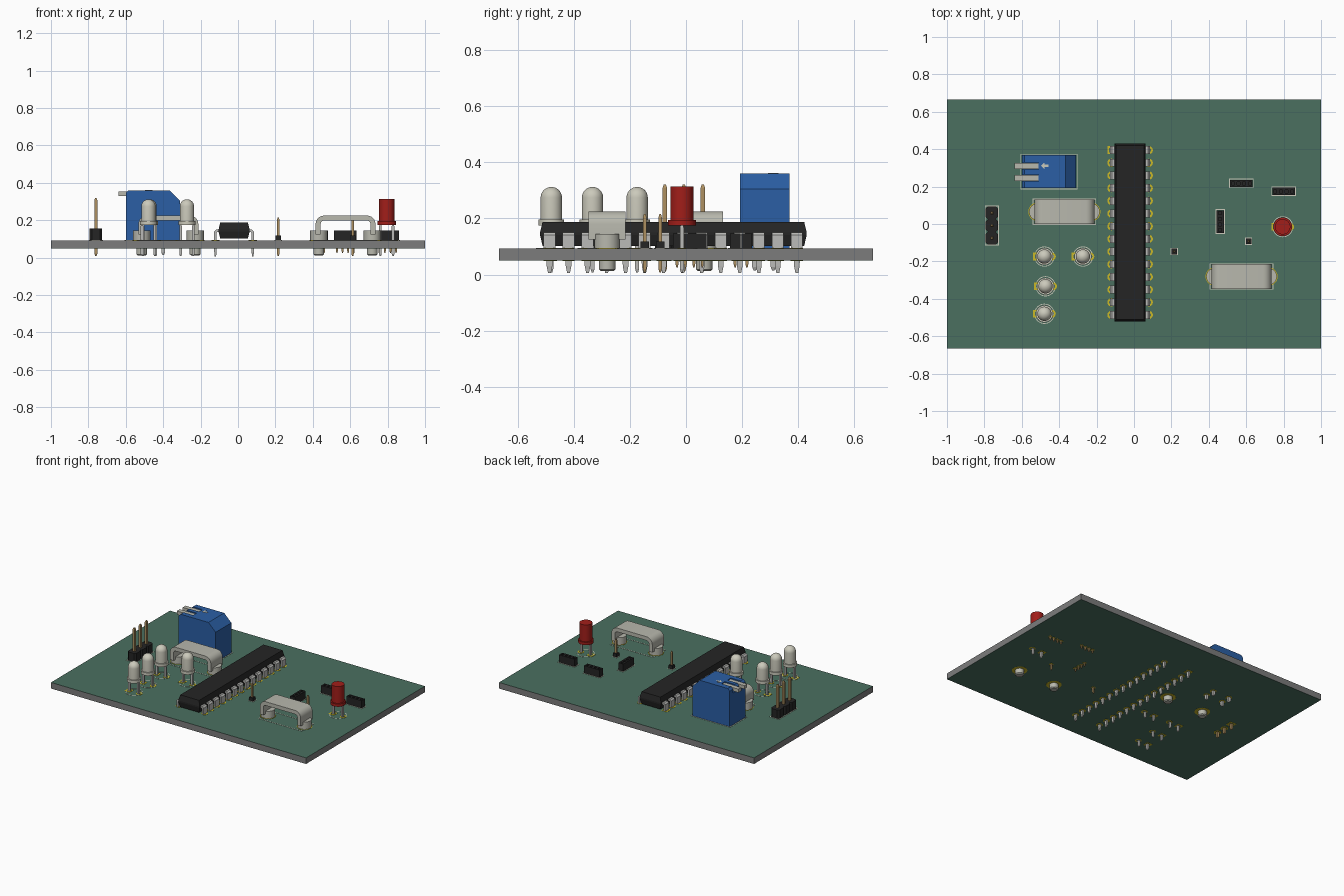
import bpy, bmesh, math

if "Cube" in bpy.data.objects:
    bpy.data.objects.remove(bpy.data.objects["Cube"])

TOP, BOT = 0.092, 0.051
COL = dict(green=(.069, .162, .117), grey=(.2, .2, .2), blue=(.024, .114, .376), red=(.36, .013, .01),
           black=(.018, .018, .018), cream=(.6, .59, .5), tan=(.42, .28, .12), gold=(.6, .48, .02),
           metal=(.48, .48, .42), silver=(.5, .5, .48))
MATS = {}
for key, c in COL.items():
    MATS[key] = bpy.data.materials.new(key)
    MATS[key].diffuse_color = (*c, 1)


# helpers
def finish(name, bm, color, smooth=False):
    bmesh.ops.recalc_face_normals(bm, faces=bm.faces)
    me = bpy.data.meshes.new(name)
    bm.to_mesh(me)
    bm.free()
    ob = bpy.data.objects.new(name, me)
    bpy.context.collection.objects.link(ob)
    me.materials.append(MATS[color])
    if smooth:
        bpy.ops.object.select_all(action='DESELECT')
        ob.select_set(True)
        bpy.context.view_layer.objects.active = ob
        bpy.ops.object.shade_smooth_by_angle(angle=math.radians(35))
    return ob


def loft(bm, rings, wrap=False):
    vs = [[bm.verts.new(p) for p in r] for r in rings]
    n = len(vs[0])
    pairs = list(zip(vs, vs[1:])) + ([(vs[-1], vs[0])] if wrap else [])
    for a, b in pairs:
        for i in range(n):
            j = (i + 1) % n
            bm.faces.new((a[i], a[j], b[j], b[i]))
    if not wrap:
        bm.faces.new(vs[0])
        bm.faces.new(vs[-1])


def rect(x, y, z, hx, hy):
    return [(x - hx, y - hy, z), (x + hx, y - hy, z), (x + hx, y + hy, z), (x - hx, y + hy, z)]


def circle(x, y, z, r, n=24):
    return [(x + r * math.cos(2 * math.pi * i / n), y + r * math.sin(2 * math.pi * i / n), z) for i in range(n)]


def box(bm, x, y, hx, hy, z0, z1):
    loft(bm, [rect(x, y, z0, hx, hy), rect(x, y, z1, hx, hy)])


def turned(bm, x, y, profile, n=24):
    loft(bm, [circle(x, y, z, r, n) for r, z in profile])


def prism(bm, pts, y0, y1):
    loft(bm, [[(x, y, z) for x, z in pts] for y in (y0, y1)])


def frame(bm, x, y, hx, hy, z, w=.004, h=.0015):
    loft(bm, [rect(x, y, z, hx, hy), rect(x, y, z + h, hx, hy),
              rect(x, y, z + h, hx - w, hy - w), rect(x, y, z, hx - w, hy - w)], True)


def ring(bm, x, y, z, r0, r1, h=.0015, n=20):
    loft(bm, [circle(x, y, z, r1, n), circle(x, y, z + h, r1, n),
              circle(x, y, z + h, r0, n), circle(x, y, z, r0, n)], True)


def pin(bm, x, y, z0, z1, h):
    loft(bm, [rect(x, y, z, k, k) for z, k in ((z0, h * .5), (z0 + .012, h), (z1 - .012, h), (z1, h * .5))])


pads, silk = bmesh.new(), bmesh.new()


def pad(x, y, r=.021, square=False):
    for z in (TOP + .001, BOT - .002):
        if square:
            frame(pads, x, y, r, r, z, r * .45)
        else:
            ring(pads, x, y, z, r * .55, r)


# board core and the two green faces
bm = bmesh.new()
box(bm, 0, 0, 1, .666, BOT, TOP)
finish("board_core", bm, 'grey')
for name, z in (("board_top_coat", TOP), ("board_bottom_coat", BOT - .001)):
    bm = bmesh.new()
    box(bm, 0, 0, 1, .666, z, z + .001)
    finish(name, bm, 'green')

# long chip with two rows of bent legs
CX, CY = -.021, -.045
bm = bmesh.new()
loft(bm, [rect(CX, CY, .102, .074, .466), rect(CX, CY, .14, .083, .475),
          rect(CX, CY, .15, .083, .475), rect(CX, CY, .188, .074, .466)])
finish("chip_body", bm, 'black')
bm = bmesh.new()
for i in range(14):
    y = .395 - i * .0678
    for s in (-1, 1):
        shape = [(.07, .15), (.096, .15), (.106, .14), (.106, .092), (.094, .092), (.094, .133), (.09, .138), (.07, .138)]
        prism(bm, [(CX + s * a, z) for a, z in shape], y - .021, y + .021)
        loft(bm, [rect(CX + s * .1, y, .092, .006, .012), rect(CX + s * .1, y, .03, .006, .01),
                  rect(CX + s * .1, y, .005, .004, .005)])
        pad(CX + s * .1, y, .022, i == 0 and s < 0)
finish("chip_legs", bm, 'silver')

# blue wire terminal with two slots for the levers
bm = bmesh.new()
prism(bm, [(-.6, TOP), (-.31, TOP), (-.31, .305), (-.366, .36), (-.585, .36), (-.6, .345)], .192, .368)
block = finish("terminal_block", bm, 'blue')
lever = bmesh.new()
slot = bmesh.new()
for y in (.311, .245):
    box(slot, -.57, y, .06, .019, .318, .4)
    box(lever, -.574, y, .066, .016, .33, .354)
cut = finish("slot_cutter", slot, 'blue')
cut.hide_render = True
cut.hide_set(True)
mod = block.modifiers.new("slots", 'BOOLEAN')
mod.object = cut
mod.solver = 'EXACT'
finish("terminal_levers", lever, 'metal')
bm = bmesh.new()
loft(bm, [[(x, y, z) for x, y in ((-.498, .311), (-.478, .329), (-.478, .317), (-.458, .317),
                                  (-.458, .305), (-.478, .305), (-.478, .293))] for z in (.36, .3615)])
finish("terminal_arrow_mark", bm, 'cream')
bm = bmesh.new()
for x in (-.53, -.4):
    for y in (.311, .245):
        pin(bm, x, y, .015, .1, .009)
        pad(x, y)
finish("terminal_pins", bm, 'silver')
frame(silk, -.455, .28, .153, .095, TOP + .001)

# wide arched resistors on round feet with pegs
for name, x, y in (("right_resistor", .575, -.281), ("left_resistor", -.372, .065)):
    bm = bmesh.new()
    path = []
    for R, a, zc in ((.045, .16, .18), (.018, .133, .18)):
        side = [(a, .125)] + [(a - R + R * math.cos(t * math.pi / 12), zc + R * math.sin(t * math.pi / 12))
                              for t in range(7)]
        side += [(-u, v) for u, v in reversed(side)]
        path.append(side)
    prism(bm, [(x + u, v) for u, v in path[0] + path[1][::-1]], y - .066, y + .066)
    finish(name + "_band", bm, 'metal', True)
    bm = bmesh.new()
    for s in (-1, 1):
        turned(bm, x + s * .143, y, [(.046, TOP), (.046, .145)])
        turned(bm, x + s * .143, y, [(.022, .012), (.029, .018), (.029, TOP)])
        pad(x + s * .143, y, .05)
    finish(name + "_feet", bm, 'metal', True)
    frame(silk, x, y, .17, .07, TOP + .001)


# light bulbs
def led(name, x, y, body, color, ry):
    bm = bmesh.new()
    turned(bm, x, y, body, 32)
    finish(name + "_bulb", bm, color, True)
    bm = bmesh.new()
    for s in (-1, 1):
        pin(bm, x + s * .034, y, .008, .18, .007)
        pad(x + s * .04, y, .021, s < 0)
    finish(name + "_legs", bm, 'silver')
    ring(silk, x, y, TOP + .001, ry - .004, ry, n=32)


dome = [(.046, .175), (.046, .196), (.038, .196)] + [
    (.038 * math.cos(t * math.pi / 16), .274 + .038 * math.sin(t * math.pi / 16)) for t in range(8)] + [(.002, .312)]
for i, (x, y) in enumerate([(-.479, -.174), (-.273, -.174), (-.473, -.333), (-.479, -.48)]):
    led("clear_light_%d" % (i + 1), x, y, dome, 'cream', .054)
led("red_light", .795, -.015, [(.05, .175), (.05, .195), (.041, .195), (.041, .314)], 'red', .056)

# three-pin header
base, pins = bmesh.new(), bmesh.new()
for i in range(3):
    x, y, h, k, c = -.76, .06 - i * .0678, .033, .034, .012
    outline = [(-h, -k + c), (-h + c, -k), (h - c, -k), (h, -k + c), (h, k - c), (h - c, k), (c - h, k), (-h, k - c)]
    loft(base, [[(x + u, y + v, z) for u, v in outline] for z in (TOP, .155)])
    pin(pins, x, y, .01, .32, .008)
    pad(x, y, .024, i == 0)
frame(silk, -.76, -.008, .037, .106, TOP + .001)
finish("servo_header_base", base, 'black')
finish("servo_header_pins", pins, 'tan')

# single test pins
base, pins = bmesh.new(), bmesh.new()
for x, y in ((.215, -.147), (.613, -.092)):
    box(base, x, y, .015, .015, TOP, .118)
    pin(pins, x, y, .008, .216, .006)
    frame(silk, x, y, .019, .019, TOP + .001)
    pad(x, y, .014)
finish("test_pin_bases", base, 'black')
finish("test_pins", pins, 'tan')

# small four-way sockets: frame walls, floor and dividers leave four open holes
for name, x, y, along_x in (("socket_right", .8, .175, 1), ("socket_upper", .574, .217, 1), ("socket_lower", .461, .013, 0)):
    base, pins = bmesh.new(), bmesh.new()
    hx, hy = (.06, .019) if along_x else (.019, .06)
    box(base, x, y, hx, hy, TOP, .125)
    for i in range(4):
        d = -.045 + i * .03
        px, py = (x + d, y) if along_x else (x, y + d)
        cx, cy = (.015, .019) if along_x else (.019, .015)
        loft(base, [rect(px, py, .125, cx, cy), rect(px, py, .146, cx, cy),
                    rect(px, py, .146, .008, .008), rect(px, py, .125, .008, .008)], True)
        pin(pins, px, py, .025, .1, .005)
        pad(px, py, .012, i == 0)
    finish(name + "_body", base, 'black')
    finish(name + "_pins", pins, 'tan')
    frame(silk, x, y, hx + .006, hy + .006, TOP + .001)

finish("solder_pads", pads, 'gold')
finish("printed_outlines", silk, 'cream')

for m in bpy.data.materials:
    if m.users and not m.is_grease_pencil:
        m.use_nodes = True
        m.node_tree.nodes["Principled BSDF"].inputs["Base Color"].default_value = m.diffuse_color
